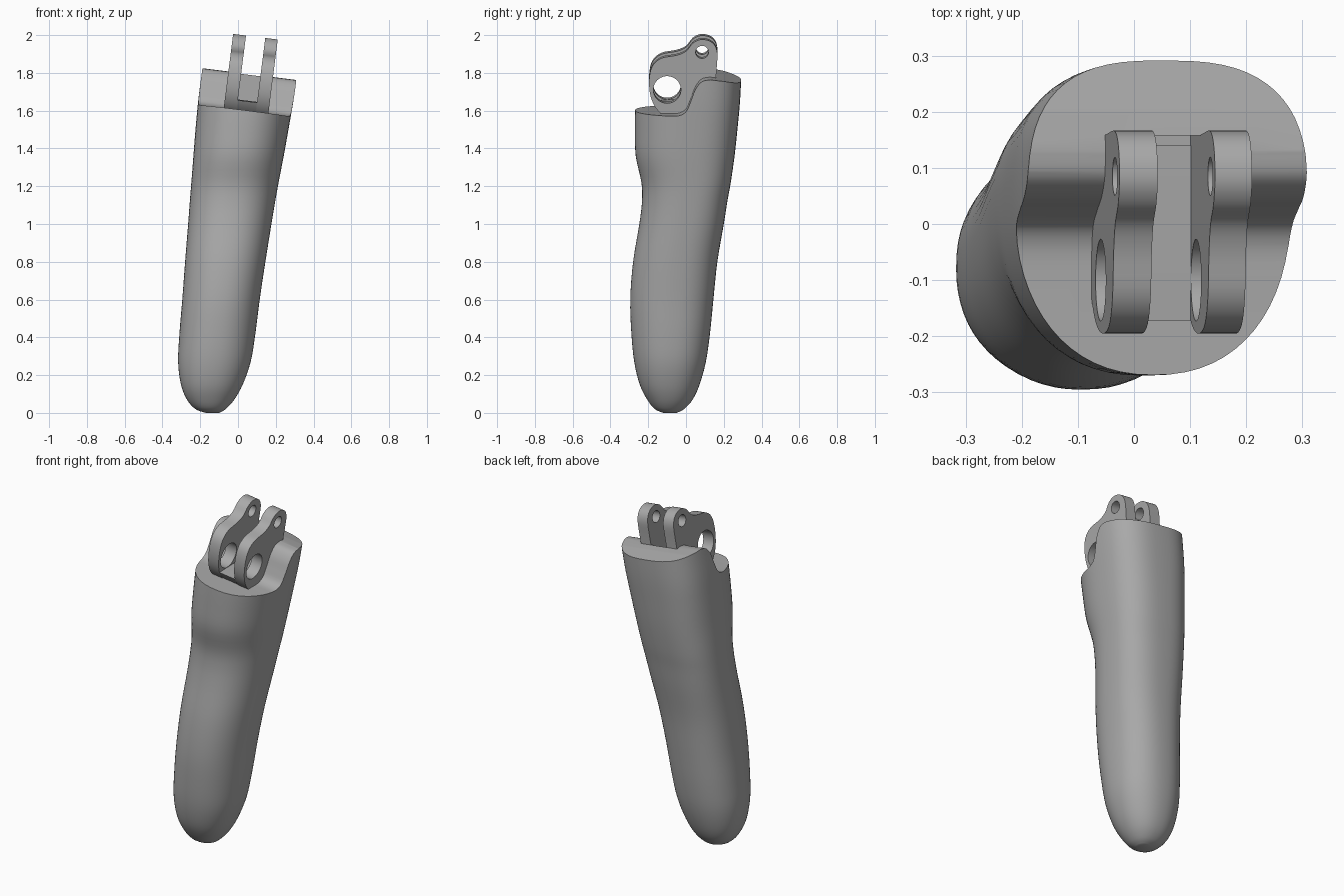
import bpy, bmesh, math

cube = bpy.data.objects.get("Cube")
if cube:
    bpy.data.objects.remove(cube, do_unlink=True)

LEAN = 0.125   # sideways lean of the whole finger
grey = bpy.data.materials.new("plain grey")
grey.use_nodes = True
COLOUR = (0.4, 0.4, 0.4, 1)
grey.diffuse_color = COLOUR
grey.node_tree.nodes["Principled BSDF"].inputs["Base Color"].default_value = COLOUR


def make_object(name, bm):
    bmesh.ops.recalc_face_normals(bm, faces=bm.faces)
    mesh = bpy.data.meshes.new(name)
    bm.to_mesh(mesh)
    bm.free()
    mesh.materials.append(grey)
    ob = bpy.data.objects.new(name, mesh)
    bpy.context.collection.objects.link(ob)
    return ob


def spline(keys, steps):
    """Smooth curve through rows of numbers."""
    out = []
    for i in range(len(keys) - 1):
        a, b = keys[max(i - 1, 0)], keys[i]
        c, d = keys[i + 1], keys[min(i + 2, len(keys) - 1)]
        for s in range(steps):
            t = s / steps
            out.append([q + 0.5 * t * (r - p + t * (2*p - 5*q + 4*r - w + t * (3*(q - r) + w - p)))
                        for p, q, r, w in zip(a, b, c, d)])
    return out + [list(keys[-1])]


def lean(u, y, z):
    x = u + LEAN * (z - 1.6)
    return (x, y, z - LEAN * x)


def prism(name, profile, u0, u1):
    """Side profile (y, z) extruded across the leaning width."""
    bm = bmesh.new()
    ends = [[bm.verts.new(lean(u, y, z)) for y, z in profile] for u in (u0, u1)]
    n = len(profile)
    for end in ends:
        bm.faces.new(end)
    for i in range(n):
        j = (i + 1) % n
        bm.faces.new((ends[0][i], ends[0][j], ends[1][j], ends[1][i]))
    return make_object(name, bm)


def circle(y, z, r, n=40):
    return [(y + r * math.cos(math.tau * i / n), z + r * math.sin(math.tau * i / n)) for i in range(n)]


def cut(ob, cutter):
    cutter.hide_render = True
    mod = ob.modifiers.new("cut", 'BOOLEAN')
    mod.operation, mod.solver, mod.object = 'DIFFERENCE', 'EXACT', cutter
    bpy.context.view_layer.objects.active = ob
    bpy.ops.object.modifier_apply(modifier=mod.name)
    bpy.data.objects.remove(cutter, do_unlink=True)


def smooth(ob):
    bpy.ops.object.select_all(action='DESELECT')
    ob.select_set(True)
    bpy.context.view_layer.objects.active = ob
    bpy.ops.object.shade_smooth_by_angle(angle=math.radians(32))


# Finger body: z, min x, max x, front y, back y
sections = [
    (0.0, -.17, -.10, -.12, -.05), (.02, -.225, -.065, -.165, -.01), (.07, -.27, -.02, -.205, .035),
    (.15, -.302, .025, -.245, .072), (.27, -.317, .067, -.274, .105), (.42, -.31, .092, -.289, .127),
    (.6, -.295, .115, -.295, .145), (.8, -.28, .145, -.28, .166), (1.0, -.264, .177, -.247, .2),
    (1.12, -.255, .197, -.233, .219), (1.22, -.247, .215, -.236, .237), (1.36, -.236, .242, -.266, .257),
    (1.5, -.225, .267, -.27, .272), (1.65, -.211, .293, -.268, .286), (1.8, -.192, .315, -.262, .293),
    (1.95, -.175, .335, -.26, .298)]
SEG = 64
bm = bmesh.new()
rings = []
for z, x0, x1, y0, y1 in spline(sections, 4):
    top = min(z / 1.6, 1)
    cx, rx = (x0 + x1) / 2, (x1 - x0) / 2
    cy = (y0 + y1) / 2 + 0.03 * top
    ring = []
    for i in range(SEG):
        c, s = math.cos(math.tau * i / SEG), math.sin(math.tau * i / SEG)
        power = 2 / (2.15 + (0.65 * top if s > 0 else 0.1 * top))
        ry = y1 - cy if s > 0 else cy - y0
        ring.append(bm.verts.new((cx + rx * math.copysign(abs(c) ** power, c),
                                  cy + ry * math.copysign(abs(s) ** power, s), z)))
    rings.append(ring)
for lo, hi in zip(rings, rings[1:]):
    for i in range(SEG):
        j = (i + 1) % SEG
        bm.faces.new((lo[i], lo[j], hi[j], hi[i]))
bm.faces.new(rings[0])
bm.faces.new(rings[-1])
body = make_object("finger_body", bm)

# Stepped top with a curved ramp
ramp = spline([(-.1, 1.604), (-.04, 1.607), (0, 1.63), (.025, 1.685),
               (.05, 1.75), (.085, 1.792), (.13, 1.801)], 5)
cut(body, prism("top_cutter", [(-.6, 1.612)] + ramp + [(.2, 1.79), (.6, 1.69), (.6, 2.5), (-.6, 2.5)], -.8, .8))

# Slot behind the hinge
LEFT, RIGHT = (-.076, -.008), (.094, .16)
cut(body, prism("slot_cutter", [(-.08, 1.655), (.158, 1.655), (.158, 2), (-.08, 2)], LEFT[0], RIGHT[1]))
smooth(body)

# Two hinge plates, each with a large and a small pin hole
outline = spline([(-.06, 1.575), (-.115, 1.59), (-.16, 1.635), (-.188, 1.70), (-.195, 1.785),
                  (-.178, 1.86), (-.13, 1.902), (-.05, 1.918), (0, 1.94), (.035, 1.982),
                  (.075, 2.002), (.12, 1.997), (.152, 1.972), (.166, 1.93), (.164, 1.87)], 4)
outline += [(.158, 1.79), (.158, 1.56), (0, 1.55)]
for name, (u0, u1) in (("right_hinge_plate", LEFT), ("left_hinge_plate", RIGHT)):
    plate = prism(name, outline, u0, u1)
    cut(plate, prism("large_hole_cutter", circle(-.1, 1.733, .073), u0 - .05, u1 + .05))
    cut(plate, prism("small_hole_cutter", circle(.085, 1.935, .034), u0 - .05, u1 + .05))
    smooth(plate)

# Bridge joining the plates at their foot
smooth(prism("hinge_bridge", [(-.06, 1.56), (-.115, 1.59), (-.16, 1.635), (-.172, 1.655),
                              (-.07, 1.659), (.14, 1.659), (.14, 1.56)], LEFT[1], RIGHT[0]))
